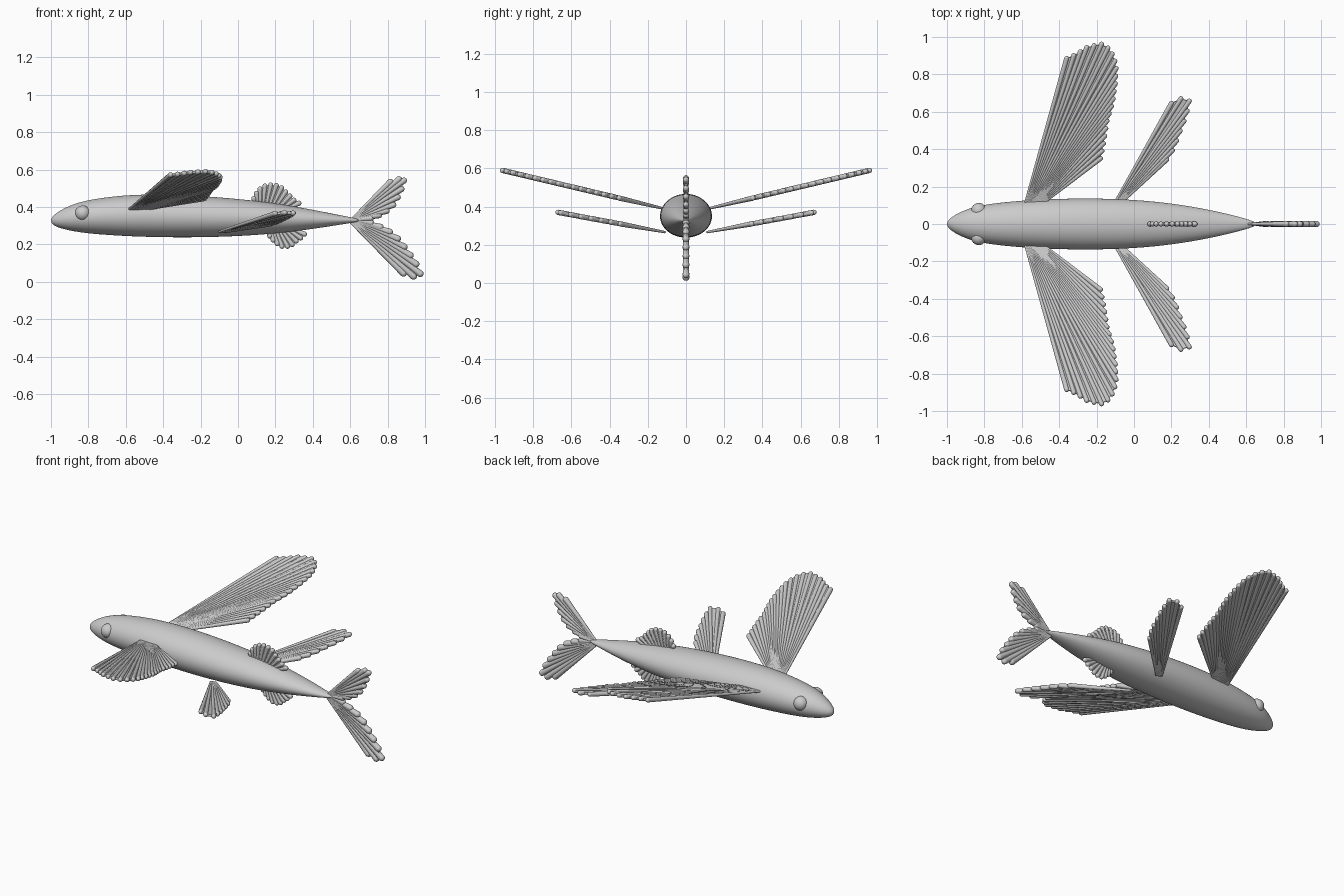
import bpy, bmesh, math
from mathutils import Vector, Matrix

old = bpy.data.objects.get("Cube")
if old:
    bpy.data.objects.remove(old, do_unlink=True)

grey = bpy.data.materials.new("plain grey")
grey.use_nodes = True
colour = (0.6, 0.6, 0.6, 1)
grey.diffuse_color = colour
grey.node_tree.nodes["Principled BSDF"].inputs["Base Color"].default_value = colour


def finish(bm, name, angle=60):
    bmesh.ops.recalc_face_normals(bm, faces=bm.faces)
    mesh = bpy.data.meshes.new(name)
    bm.to_mesh(mesh)
    bm.free()
    mesh.materials.append(grey)
    ob = bpy.data.objects.new(name, mesh)
    bpy.context.scene.collection.objects.link(ob)
    bpy.ops.object.select_all(action='DESELECT')
    ob.select_set(True)
    bpy.context.view_layer.objects.active = ob
    bpy.ops.object.shade_smooth_by_angle(angle=math.radians(angle))
    return ob


def resample(points, count):
    """Spread count points evenly along a polyline."""
    pts = [Vector(p) for p in points]
    lengths = [(b - a).length for a, b in zip(pts, pts[1:])]
    total, out = sum(lengths), []
    for i in range(count):
        d, k = total * i / (count - 1), 0
        while k < len(lengths) - 1 and d > lengths[k]:
            d -= lengths[k]
            k += 1
        out.append(pts[k].lerp(pts[k + 1], min(1, d / lengths[k])))
    return out


def fin(name, root, edge, rays, place, r0=0.006, r1=0.014):
    """Fan of tapered round rays joined by a thin web."""
    bm = bmesh.new()
    starts = [place(p) for p in resample(root, rays)]
    ends = [place(p) for p in resample(edge, rays)]
    normal = (ends[0] - starts[0]).cross(ends[-1] - starts[0]).normalized()
    for a, b in zip(starts, ends):
        along = b - a
        turn = along.to_track_quat('Z', 'Y').to_matrix().to_4x4()
        bmesh.ops.create_cone(bm, cap_ends=True, segments=10, radius1=r0, radius2=r1,
                              depth=along.length,
                              matrix=Matrix.Translation((a + b) / 2) @ turn)
        bmesh.ops.create_uvsphere(bm, u_segments=10, v_segments=6, radius=r1,
                                  matrix=Matrix.Translation(b) @ turn)
    # Web with front and back skins
    half = normal * r1 * 0.5
    thin = normal * r0 * 0.5
    rings = [[bm.verts.new(p) for p in (a + thin, b + half, b - half, a - thin)]
             for a, b in zip(starts, ends)]
    for p, q in zip(rings, rings[1:]):
        for i in range(4):
            j = (i + 1) % 4
            bm.faces.new((p[i], p[j], q[j], q[i]))
    bm.faces.new(rings[0])
    bm.faces.new(rings[-1][::-1])
    return finish(bm, name)


# Body: x, half width, bottom, top
sections = [(-0.995, .018, .31, .345), (-.97, .042, .292, .37), (-.9, .079, .273, .41),
            (-.8, .106, .257, .44), (-.6, .127, .243, .466), (-.4, .136, .237, .469),
            (-.2, .138, .237, .46), (0, .131, .243, .444), (.2, .112, .257, .421),
            (.4, .078, .282, .386), (.55, .042, .306, .355), (.64, .016, .32, .338)]
bm = bmesh.new()
rings, sides = [], 32
for x, w, lo, hi in sections:
    rings.append([bm.verts.new((x, w * math.cos(t), (lo + hi) / 2 + (hi - lo) / 2 * math.sin(t)))
                  for t in (2 * math.pi * i / sides for i in range(sides))])
for p, q in zip(rings, rings[1:]):
    for i in range(sides):
        j = (i + 1) % sides
        bm.faces.new((p[i], p[j], q[j], q[i]))
for ring, x in ((rings[0], -1.0), (rings[-1], .655)):
    tip = bm.verts.new((x, 0, .328))
    for i in range(sides):
        bm.faces.new((ring[i], ring[(i + 1) % sides], tip))
body = finish(bm, "body", 80)
body.modifiers.new("smooth", 'SUBSURF').levels = 2
body.modifiers["smooth"].render_levels = 2

# Paired eyes and side fins
wing_edge = [(-.36, .885), (-.31, .905), (-.25, .945), (-.17, .962), (-.125, .93), (-.095, .85),
             (-.1, .75), (-.115, .65), (-.145, .55), (-.16, .45), (-.18, .35)]
pelvic_edge = [(.2, .645), (.27, .68), (.298, .655), (.275, .57), (.24, .48), (.215, .41), (.175, .345)]
for side, s in (("left", 1), ("right", -1)):
    # side +1 lies on +y
    fin(side + "_wing_fin", [(-.585, .1), (-.5, .1)], wing_edge, 22,
        lambda p, s=s: Vector((p.x, s * p.y, .362 + .237 * p.y)))
    fin(side + "_pelvic_fin", [(-.1, .12), (-.07, .11)], pelvic_edge, 9,
        lambda p, s=s: Vector((p.x, s * p.y, .246 + .185 * p.y)))
    bm = bmesh.new()
    bmesh.ops.create_uvsphere(bm, u_segments=24, v_segments=16, radius=.041,
                              matrix=Matrix.Translation((-.83, s * .072, .367)))
    finish(bm, side + "_eye")

# Upright fins on the centre line


def upright(p):
    return Vector((p.x, 0, p.y))


fin("dorsal_fin", [(.09, .41), (.24, .38)],
    [(.085, .445), (.105, .485), (.135, .51), (.19, .52), (.23, .505), (.27, .465), (.3, .435), (.325, .42)],
    11, upright)
fin("anal_fin", [(.16, .275), (.27, .29)],
    [(.17, .245), (.2, .21), (.235, .19), (.28, .19), (.305, .215), (.33, .23), (.355, .255)],
    9, upright)
fin("upper_tail_fin", [(.61, .337), (.62, .328)],
    [(.815, .535), (.89, .558), (.885, .525), (.865, .47), (.83, .41), (.78, .365), (.71, .34)],
    9, upright, r1=.016)
fin("lower_tail_fin", [(.6, .32), (.62, .33)],
    [(.885, .045), (.97, .02), (.975, .045), (.95, .1), (.905, .165), (.86, .225), (.8, .275), (.71, .315)],
    10, upright, r1=.018)
